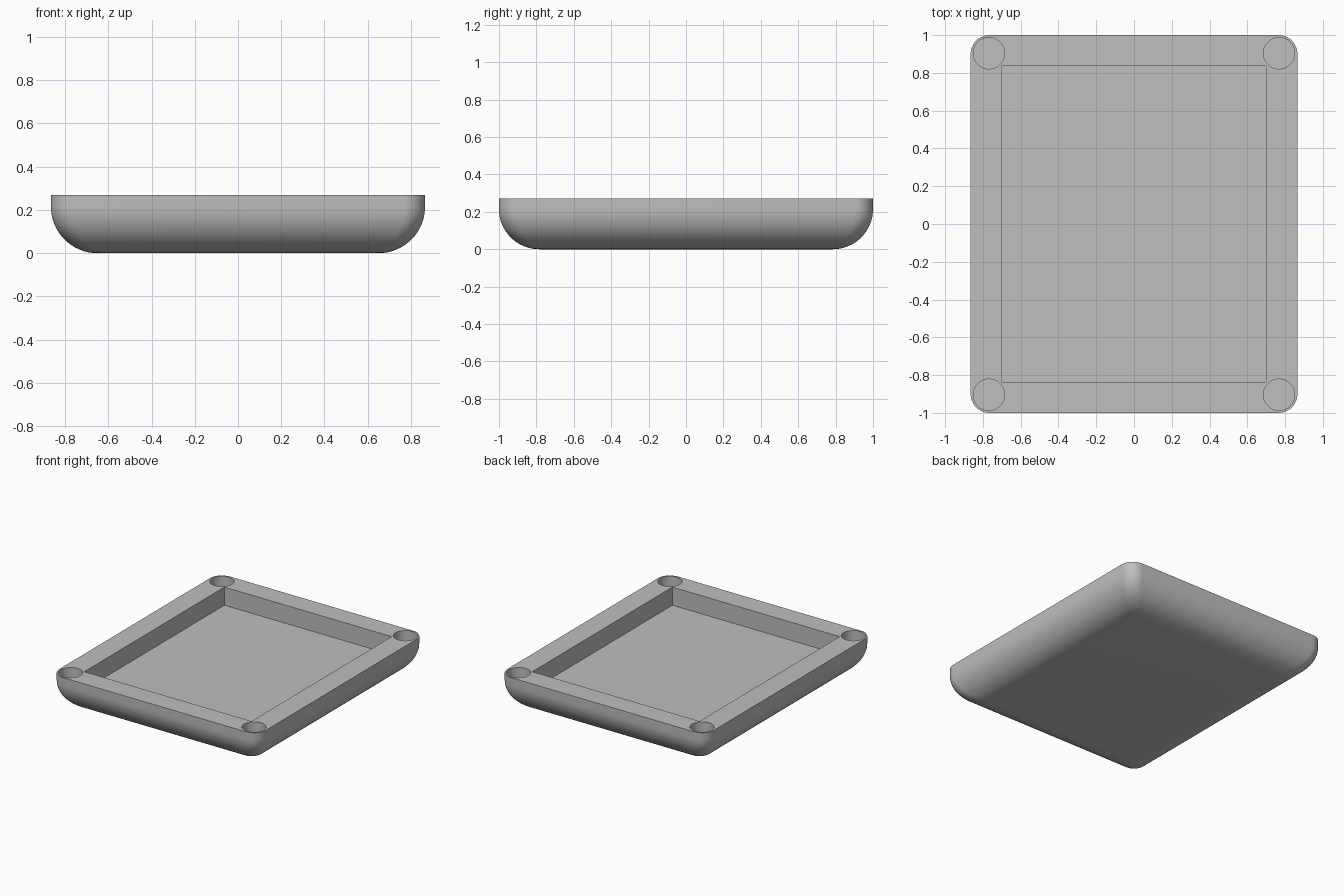
import bpy
import bmesh
from math import sin, cos, pi

HALF_X, HALF_Y, HEIGHT = 0.865, 1.0, 0.27
CORNER, FILLET = 0.10, 0.215
STEPS, CORNER_STEPS = 16, 12

if "Cube" in bpy.data.objects:
    bpy.data.objects.remove(bpy.data.objects["Cube"])

grey = bpy.data.materials.new("light grey")
grey.use_nodes = True
colour = (0.52, 0.52, 0.52, 1)
grey.diffuse_color = colour
grey.node_tree.nodes["Principled BSDF"].inputs["Base Color"].default_value = colour


def make_object(name, bm):
    bmesh.ops.recalc_face_normals(bm, faces=bm.faces)
    mesh = bpy.data.meshes.new(name)
    bm.to_mesh(mesh)
    bm.free()
    mesh.materials.append(grey)
    obj = bpy.data.objects.new(name, mesh)
    bpy.context.collection.objects.link(obj)
    return obj


def rounded_ring(bm, inset, radius, z):
    """Rounded rectangle of vertices, inset from the tray outline."""
    ring = []
    for quarter, (sx, sy) in enumerate([(1, 1), (-1, 1), (-1, -1), (1, -1)]):
        for i in range(CORNER_STEPS + 1):
            a = (quarter + i / CORNER_STEPS) * pi / 2
            ring.append(bm.verts.new((sx * (HALF_X - inset - radius) + radius * cos(a),
                                      sy * (HALF_Y - inset - radius) + radius * sin(a), z)))
    return ring


# Tray body: stacked outlines following the rounded lower edge
bm = bmesh.new()
rings = []
for i in range(STEPS + 1):
    a = i / STEPS * pi / 2
    inset = FILLET * (1 - sin(a))
    rings.append(rounded_ring(bm, inset, CORNER - 0.25 * inset, FILLET * (1 - cos(a))))
rings.append(rounded_ring(bm, 0, CORNER, HEIGHT))
for low, high in zip(rings, rings[1:]):
    for i in range(len(low)):
        j = (i + 1) % len(low)
        bm.faces.new((low[i], low[j], high[j], high[i]))
bm.faces.new(rings[0])
bm.faces.new(rings[-1])
tray = make_object("tray", bm)

# Cutter for the rectangular recess
bm = bmesh.new()
bmesh.ops.create_cube(bm, size=1)
bmesh.ops.scale(bm, vec=(1.4, 1.675, 0.4), verts=bm.verts)
bmesh.ops.translate(bm, vec=(0, 0, 0.133 + 0.2), verts=bm.verts)
cutters = [make_object("recess_cutter", bm)]

# Cutter for the four round corner sockets
bm = bmesh.new()
for sx in (-1, 1):
    for sy in (-1, 1):
        made = bmesh.ops.create_cone(bm, cap_ends=True, segments=48, radius1=0.083,
                                     radius2=0.083, depth=0.3)
        bmesh.ops.translate(bm, vec=(sx * 0.768, sy * 0.904, 0.17 + 0.15), verts=made["verts"])
cutters.append(make_object("socket_cutter", bm))

bpy.ops.object.select_all(action="DESELECT")
tray.select_set(True)
bpy.context.view_layer.objects.active = tray
for cutter in cutters:
    cutter.hide_render = True
    mod = tray.modifiers.new(cutter.name, "BOOLEAN")
    mod.operation, mod.solver, mod.object = "DIFFERENCE", "EXACT", cutter
    bpy.ops.object.modifier_apply(modifier=mod.name)
    bpy.data.objects.remove(cutter)

bpy.ops.object.shade_smooth_by_angle(angle=pi / 6)
